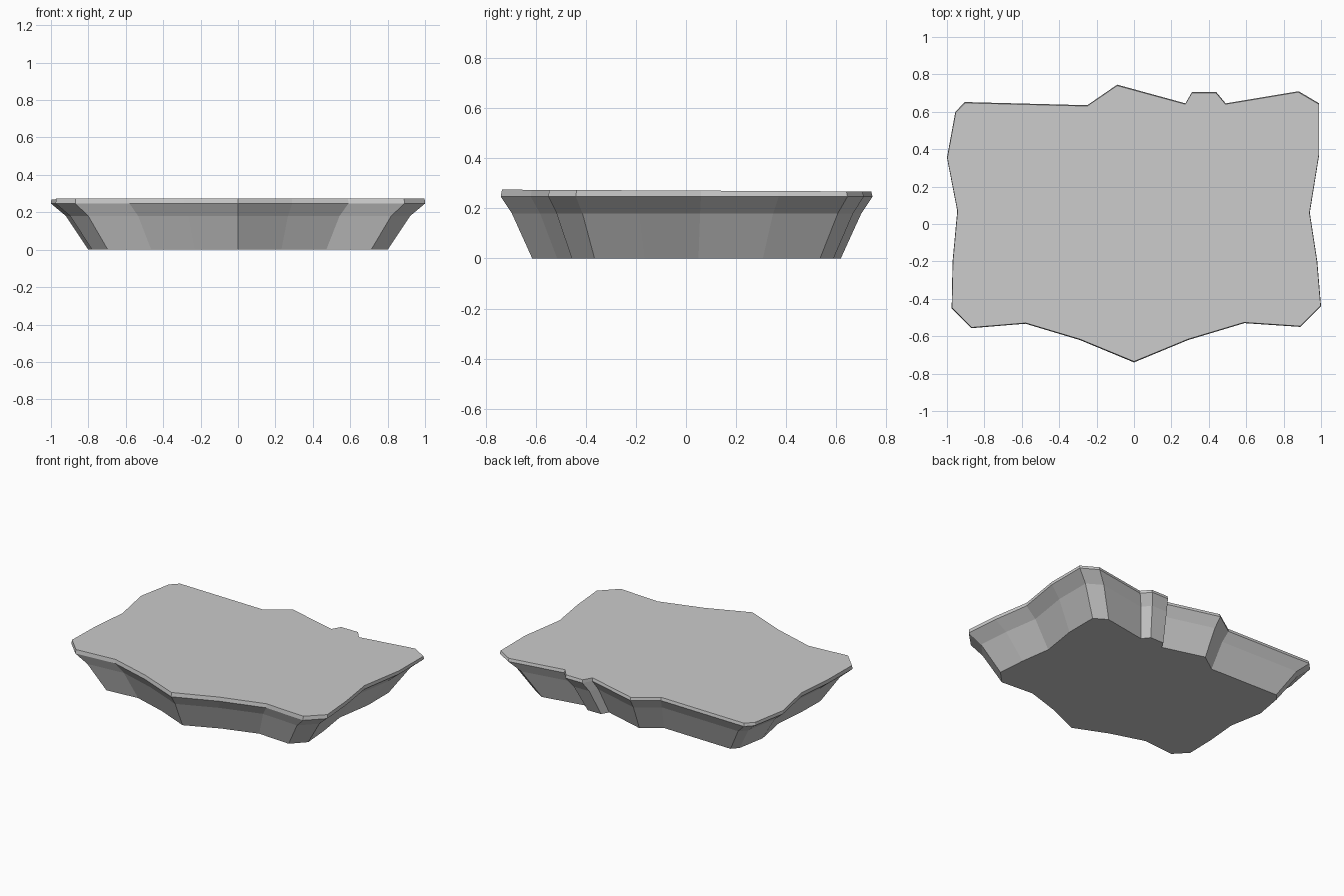
import bpy, bmesh

# Ragged slab outline at the rim, counter-clockwise from the front point
outline = [
    (0, -0.74), (0.29, -0.62), (0.59, -0.53), (0.89, -0.55), (1.0, -0.44),
    (0.98, -0.2), (0.94, 0.06), (0.99, 0.37), (0.99, 0.645), (0.88, 0.71),
    (0.49, 0.645), (0.44, 0.705), (0.31, 0.705), (0.275, 0.645),
    (-0.09, 0.745), (-0.25, 0.635), (-0.905, 0.652), (-0.955, 0.6),
    (-1.0, 0.355), (-0.945, 0.07), (-0.97, -0.2), (-0.975, -0.45),
    (-0.87, -0.557), (-0.58, -0.533), (-0.29, -0.62),
]

# Profile of the flared side: height, x scale, y scale, tilt of the level
levels = [
    (0.0, 0.80, 0.83, 0.0),
    (0.18, 0.92, 0.94, 0.0),
    (0.247, 1.0, 1.0, 0.0),
    (0.271, 0.998, 0.993, -0.005),
]

bm = bmesh.new()
loops = [[bm.verts.new((x * sx, y * sy, z + tilt * y)) for x, y in outline]
         for z, sx, sy, tilt in levels]

# Side walls
n = len(outline)
for low, high in zip(loops, loops[1:]):
    for i in range(n):
        j = (i + 1) % n
        bm.faces.new((low[i], low[j], high[j], high[i]))

# Base and top surface
bm.faces.new(loops[0][::-1])
bm.faces.new(loops[-1])

mesh = bpy.data.meshes.new("ground_slab")
bm.to_mesh(mesh)
bm.free()
slab = bpy.data.objects.new("ground_slab", mesh)
bpy.context.collection.objects.link(slab)
